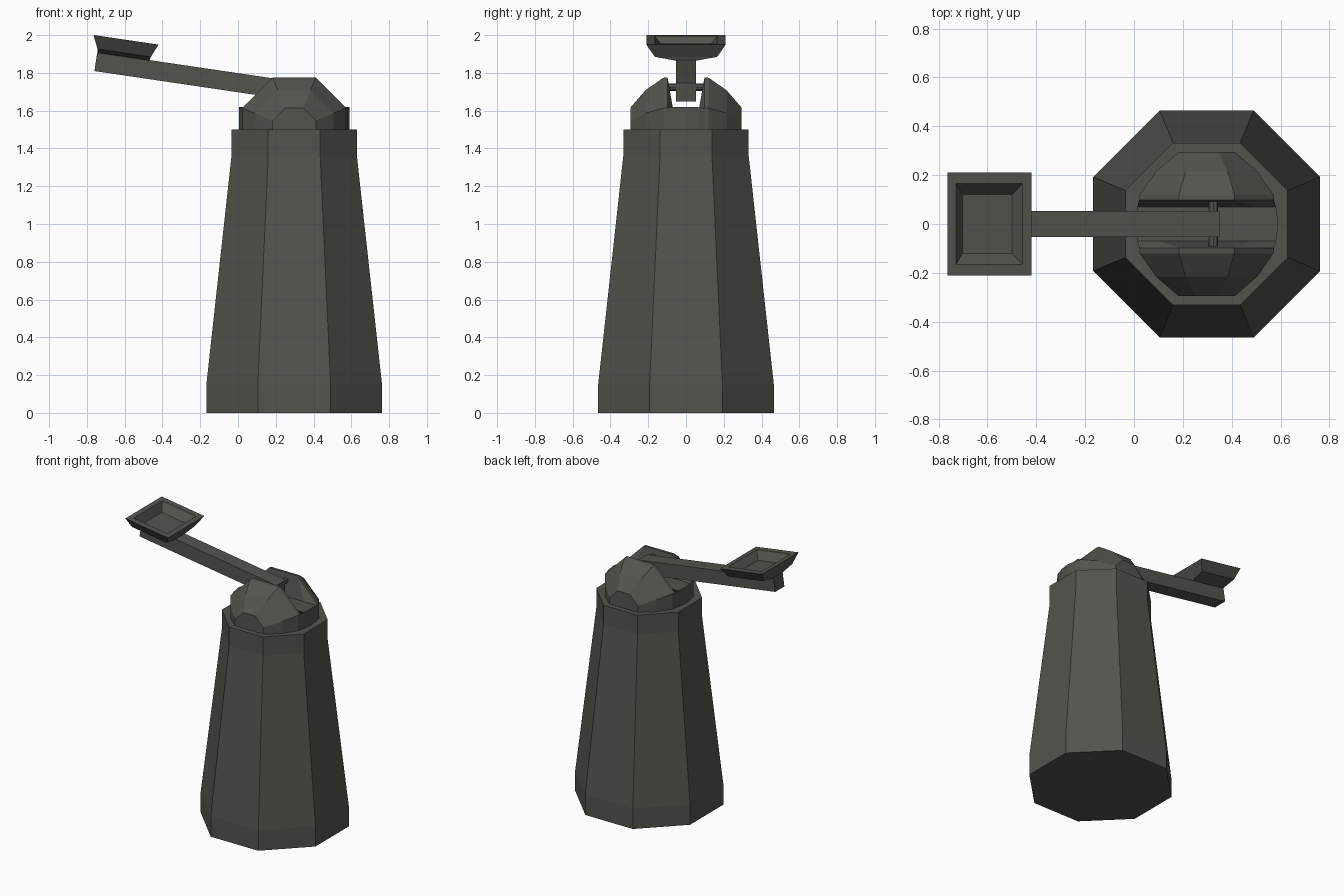
import bpy, bmesh, math
from mathutils import Matrix, Vector

if "Cube" in bpy.data.objects:
    bpy.data.objects.remove(bpy.data.objects["Cube"])

CX = 0.2975                      # tower axis
T = math.tan(math.pi / 8)        # half side of an octagon with apothem 1

mat = bpy.data.materials.new("dark_olive_grey")
mat.diffuse_color = (0.088, 0.088, 0.075, 1)
mat.use_nodes = True
mat.node_tree.nodes["Principled BSDF"].inputs["Base Color"].default_value = mat.diffuse_color


def loft(name, rings, matrix=Matrix()):
    """Bridge closed rings with equal point counts and cap both ends."""
    bm = bmesh.new()
    vs = [[bm.verts.new(matrix @ Vector(p)) for p in r] for r in rings]
    n = len(rings[0])
    for a, b in zip(vs, vs[1:]):
        for i in range(n):
            j = (i + 1) % n
            bm.faces.new((a[i], a[j], b[j], b[i]))
    bm.faces.new(vs[0])
    bm.faces.new(vs[-1])
    bmesh.ops.recalc_face_normals(bm, faces=bm.faces)
    me = bpy.data.meshes.new(name)
    bm.to_mesh(me)
    bm.free()
    me.materials.append(mat)
    ob = bpy.data.objects.new(name, me)
    bpy.context.collection.objects.link(ob)
    return ob


def rect(hx, hy, z, x=0):
    return [(x - hx, -hy, z), (x + hx, -hy, z), (x + hx, hy, z), (x - hx, hy, z)]


def octagon(apothem, z):
    r = apothem / math.cos(math.pi / 8)
    return [(r * math.cos((i + .5) * math.pi / 4),
             r * math.sin((i + .5) * math.pi / 4), z) for i in range(8)]


# Tapered octagonal tower
loft("tower", [octagon(a, z) for a, z in
               ((.465, 0), (.465, .15), (.332, 1.36), (.332, 1.5))],
     Matrix.Translation((CX, 0, 0)))


# Half-octagon dome lying along y, with a slot for the arm
def arch(y, side, shoulder, top_x, top):
    return [(side, y, 0), (side, y, shoulder), (top_x, y, top),
            (-top_x, y, top), (-side, y, shoulder), (-side, y, 0)]


half = [arch(y, a, a * T, a * T, a) for y, a in
        ((.295, .115), (.215, .208), (.12, .274), (.098, .276))]
half.append(arch(.07, .284, .118, .19, .118))
mirrored = [[(x, -y, z) for x, y, z in r] for r in reversed(half)]
loft("slotted_dome", half + [arch(0, .293, .12, .19, .12)] + mirrored,
     Matrix.Translation((CX, 0, 1.5)))

# Hinge pin across the slot
pin = [[(.02 * math.cos(i * math.pi / 4), y, .02 * math.sin(i * math.pi / 4))
        for i in range(8)] for y in (-.1, .1)]
loft("hinge_pin", pin, Matrix.Translation((.325, 0, 1.725)))

# Tilted arm and tray share one frame, centred on the tray rim
tilt = Matrix.Translation((-.5925, 0, 1.975)) @ Matrix.Rotation(math.radians(8.4), 4, 'Y')
mid = (.966 - .1416) / 2
loft("arm", [rect(.5538, .053, z, mid) for z in (-.188, -.088)], tilt)

# Hollow tray: up the outside, over the rim, down to the floor
loft("tray", [rect(*r) for r in
              ((.138, .06, -.09), (.143, .165, -.07), (.174, .21, 0),
               (.137, .165, 0), (.103, .12, -.055))], tilt)
